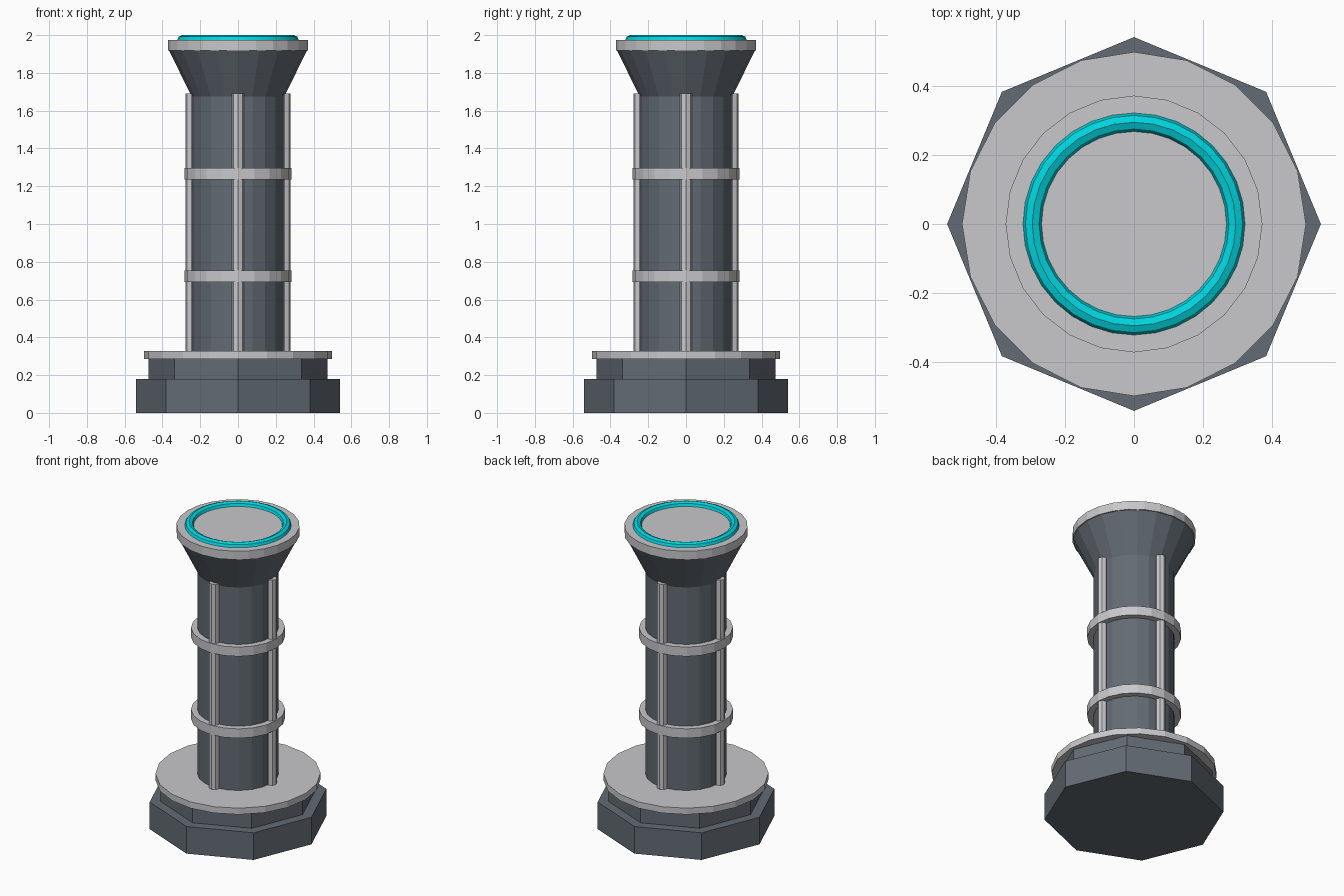
import bpy
import math

if "Cube" in bpy.data.objects:
    bpy.data.objects.remove(bpy.data.objects["Cube"])


def material(name, colour):
    m = bpy.data.materials.new(name)
    m.diffuse_color = (*colour, 1.0)
    m.use_nodes = True
    m.node_tree.nodes["Principled BSDF"].inputs["Base Color"].default_value = m.diffuse_color
    return m


DARK = material("slate grey", (0.125, 0.147, 0.175))
LIGHT = material("light grey", (0.58, 0.58, 0.60))
CYAN = material("cyan", (0.0, 0.66, 0.73))


def drum(name, sides, r_low, r_high, z_low, z_high, mat, x=0.0, y=0.0):
    """Upright cylinder or cone with a corner on the +x axis."""
    bpy.ops.mesh.primitive_cone_add(
        vertices=sides, radius1=r_low, radius2=r_high, depth=z_high - z_low,
        location=(x, y, (z_low + z_high) / 2))
    ob = bpy.context.object
    ob.name = name
    ob.data.materials.append(mat)
    return ob


# Stepped octagonal foot
drum("foot_lower", 8, 0.54, 0.54, 0.0, 0.18, DARK)
drum("foot_upper", 8, 0.475, 0.475, 0.18, 0.285, DARK)
drum("base_disc", 20, 0.497, 0.497, 0.285, 0.327, LIGHT)

# Column and flared head
drum("column", 20, 0.245, 0.245, 0.327, 1.68, DARK)
drum("flared_head", 20, 0.245, 0.365, 1.675, 1.918, DARK)
drum("cap", 24, 0.371, 0.371, 1.918, 1.975, LIGHT)

# Bands around the column
for i, z in enumerate((0.723, 1.266)):
    drum(f"band_{i + 1}", 20, 0.283, 0.283, z - 0.031, z + 0.031, LIGHT)

# Four upright rods
for i in range(4):
    a = i * math.pi / 2
    drum(f"rod_{i + 1}", 8, 0.032, 0.032, 0.327, 1.69, LIGHT,
         0.247 * math.cos(a), 0.247 * math.sin(a))

# Glowing ring on the cap
bpy.ops.mesh.primitive_torus_add(
    major_segments=32, minor_segments=8, major_radius=0.294,
    minor_radius=0.028, location=(0, 0, 1.972))
ring = bpy.context.object
ring.name = "top_ring"
ring.data.materials.append(CYAN)
bpy.ops.object.shade_smooth_by_angle(angle=math.radians(30))
